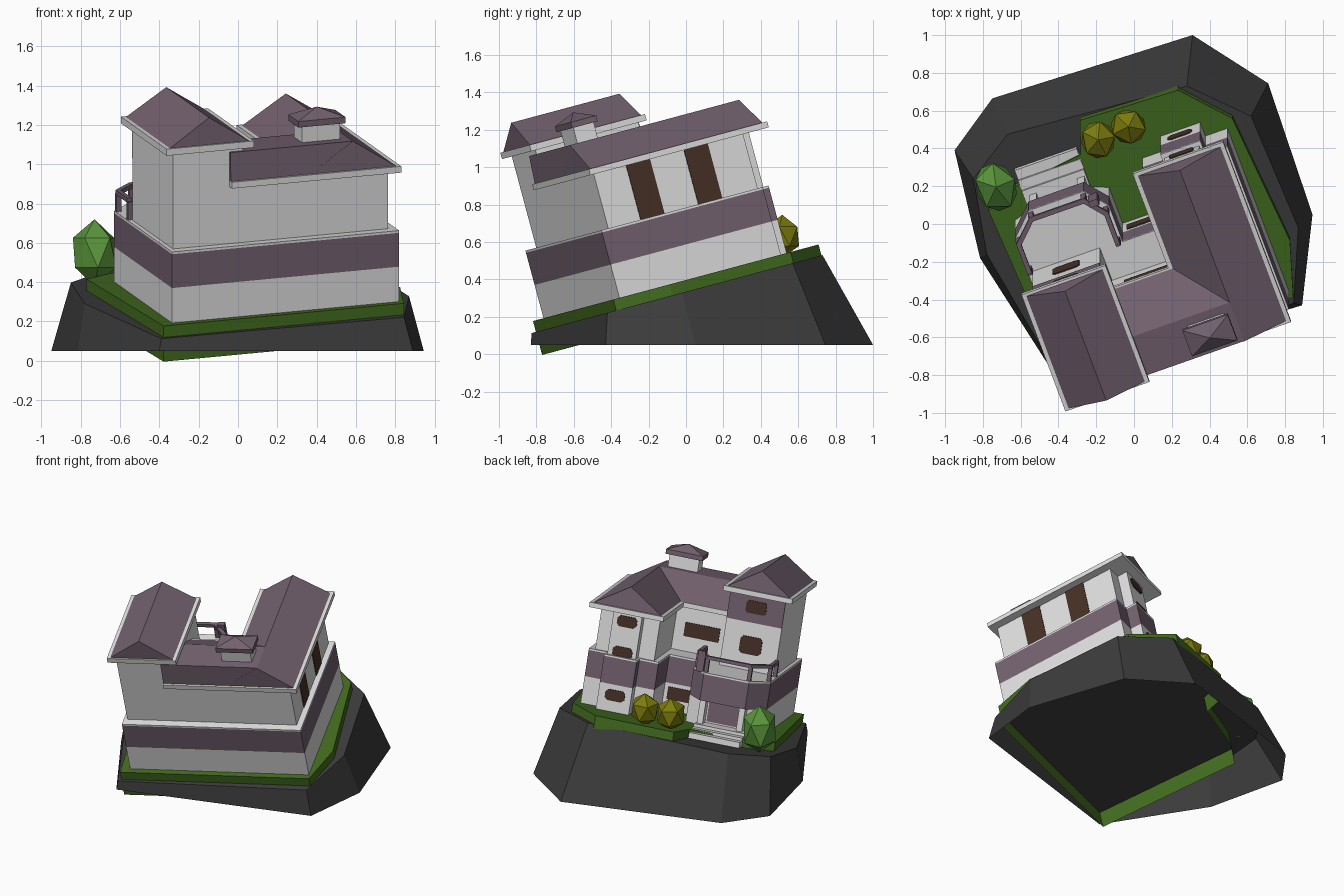
import bpy, bmesh, math
from mathutils import Matrix

if "Cube" in bpy.data.objects:
    bpy.data.objects.remove(bpy.data.objects["Cube"])

# House frame: turned 20 degrees, then tipped back-up 15 degrees
M = Matrix.Rotation(math.radians(15), 4, 'X') @ Matrix.Rotation(math.radians(20), 4, 'Z')


def material(name, rgb):
    m = bpy.data.materials.new(name)
    m.diffuse_color = (*rgb, 1)
    m.use_nodes = True
    m.node_tree.nodes["Principled BSDF"].inputs["Base Color"].default_value = m.diffuse_color
    return m


WHITE = material("wall_white", (0.74, 0.74, 0.74))
PURPLE = material("roof_purple", (0.17, 0.12, 0.16))
BROWN = material("window_brown", (0.06, 0.03, 0.02))
GRASS = material("grass_green", (0.055, 0.15, 0.014))
ROCK = material("rock_grey", (0.045, 0.045, 0.046))
LEAF = material("bush_green", (0.10, 0.30, 0.045))
OLIVE = material("bush_olive", (0.20, 0.20, 0.004))


def finish(name, bm, mat, matrix=M):
    bm.transform(matrix)
    bmesh.ops.recalc_face_normals(bm, faces=bm.faces)
    me = bpy.data.meshes.new(name)
    bm.to_mesh(me)
    bm.free()
    me.materials.append(mat)
    ob = bpy.data.objects.new(name, me)
    bpy.context.collection.objects.link(ob)
    return ob


def loft(name, low, high, mat, matrix=M, floor=True):
    """Solid between two rings of 3D points; floor=False leaves it open below."""
    bm = bmesh.new()
    a = [bm.verts.new(p) for p in low]
    b = [bm.verts.new(p) for p in high]
    if floor:
        bm.faces.new(a[::-1])
    bm.faces.new(b)
    n = len(a)
    for i in range(n):
        j = (i + 1) % n
        bm.faces.new((a[i], a[j], b[j], b[i]))
    return finish(name, bm, mat, matrix)


def prism(name, poly, w0, w1, mat, floor=True):
    return loft(name, [(u, v, w0) for u, v in poly], [(u, v, w1) for u, v in poly], mat, M, floor)


def box(name, u0, u1, v0, v1, w0, w1, mat):
    return prism(name, [(u0, v0), (u1, v0), (u1, v1), (u0, v1)], w0, w1, mat)


def hull(name, pts, mat):
    bm = bmesh.new()
    for p in pts:
        bm.verts.new(p)
    bmesh.ops.convex_hull(bm, input=bm.verts)
    bmesh.ops.dissolve_limit(bm, angle_limit=0.01, verts=bm.verts, edges=bm.edges)
    return finish(name, bm, mat)


def roof(name, u0, u1, v0, v1, w, h):
    """Gabled roof with its ridge running front to back."""
    um = (u0 + u1) / 2
    pts = [(u, v, w) for u in (u0, u1) for v in (v0, v1)]
    hull(name, pts + [(um, v0 + .008, w + h), (um, v1 - .01, w + h)], PURPLE)


def back_window(name, u, v, w, wid, hgt, cut=.15):
    """Chamfered plate on a wall that faces the back."""
    a, b, c = wid / 2, hgt / 2, hgt * cut
    ring = [(-a + c, -b), (a - c, -b), (a, -b + c), (a, b - c),
            (a - c, b), (-a + c, b), (-a, b - c), (-a, -b + c)]
    loft(name, [(u + x, v - 0.002, w + y) for x, y in ring],
         [(u + x, v + 0.006, w + y) for x, y in ring], BROWN)


# Rock base: open underneath, tilted top
bottom = [(.31, 1), (.71, .745), (.945, .05), (.89, -.43), (-.4, -.83), (-.815, -.18), (-.95, .39), (-.75, .665)]
top = [(.28, .73), (.62, .57), (.87, -.02), (.845, -.42), (-.39, -.825), (-.78, -.16), (-.85, .24), (-.67, .475)]
loft("rock_base", [(x, y, .05) for x, y in bottom],
     [(x, y, .334 + y * math.tan(math.radians(15))) for x, y in top], ROCK, Matrix(), False)

# Lawn: a deep-edged sheet whose skirt pokes out under the rock at the front
lawn = [(-.61, -.57), (.69, -.57), (.78, -.27), (.722, .462), (.505, .706),
        (-.04, .728), (-.1, .55), (-.5, .5), (-.664, .427)]
prism("lawn", lawn, .195, .383, GRASS, False)

# Lower storey with bay and rounded porch: wall, band, ledge
lower = [(-.55, -.53), (.68, -.53), (.68, .42), (.555, .42), (.555, .5), (.33, .5), (.33, .42), (.2, .42),
         (.2, .12), (-.02, .12), (-.02, .33), (-.12, .45), (-.43, .45), (-.55, .33)]
# Under the band the porch front is set back
recessed = [(u, .37 if v == .45 else v) for u, v in lower]
prism("lower_wall", recessed, .37, .567, WHITE)
prism("lower_band", lower, .567, .745, PURPLE)
prism("lower_ledge", lower, .745, .757, WHITE)

# Upper storey
box("upper_middle_wall", -.3, .64, -.475, -.06, .75, 1.07, WHITE)
box("upper_right_wall", .235, .64, -.475, .405, .75, 1.07, WHITE)
box("upper_bay_wall", .345, .54, .3, .475, .75, 1.07, WHITE)
box("upper_left_wall", -.525, -.145, -.475, .13, .75, 1.27, WHITE)
box("left_gable_band", -.525, -.145, .128, .135, 1.08, 1.262, PURPLE)

# Eaves
prism("main_eave", [(-.22, -.515), (.697, -.515), (.697, .535), (.187, .535), (.187, -.015), (-.22, -.015)],
      1.057, 1.09, WHITE)
box("left_eave", -.574, -.101, -.515, .165, 1.262, 1.297, WHITE)

# Roofs: two gabled wings, and a flat-topped middle with an upright front
roof("right_roof", .21, .675, -.5, .515, 1.09, .15)
hull("middle_roof", [(u, v, w) for u in (-.22, .4425)
                     for v, w in ((-.5, 1.09), (-.49, 1.24), (-.265, 1.24), (-.025, 1.09))], PURPLE)
roof("left_roof", -.552, -.123, -.505, .15, 1.297, .14)

# Chimney
box("chimney_stack", .19, .395, -.43, -.31, 1.2, 1.335, WHITE)
box("chimney_cap", .165, .42, -.445, -.295, 1.325, 1.357, PURPLE)
hull("chimney_top", [(u, v, 1.357) for u in (.165, .42) for v in (-.445, -.295)] + [(.292, -.37, 1.405)], PURPLE)

# Balcony rail and posts
path = [(-.545, .15), (-.545, .325), (-.428, .44), (-.122, .44), (-.027, .325), (-.027, .14)]
inner = [(-.52, .15), (-.52, .313), (-.418, .414), (-.133, .414), (-.052, .315), (-.052, .14)]
prism("balcony_rail", path + inner[::-1], .845, .868, PURPLE)
for i, ((a, b), (c, d)) in enumerate(zip(path, inner)):
    u, v = (a + c) / 2, (b + d) / 2
    box(f"balcony_post_{i}", u - .013, u + .013, v - .013, v + .013, .75, .85, PURPLE)
box("balcony_end_post", -.105, -.055, .385, .42, .75, .89, PURPLE)

# Entrance door between two jambs, and steps
box("door", -.38, -.17, .365, .378, .42, .567, PURPLE)
for i, u in enumerate((-.43, -.16)):
    box(f"door_jamb_{i}", u, u + .04, .36, .44, .38, .57, WHITE)
for i in range(3):
    box(f"step_{i}", -.46, -.11, .33, .585 - .055 * i, .33, .37 + .02 * i, WHITE)

# Windows
for i, (w, v) in enumerate([(.495, .5), (.785, .475), (.995, .475)]):
    back_window(f"bay_window_{i}", .44, v, w, .135, .075, .25)
back_window("middle_window_upper", .045, -.06, .905, .24, .095, 0.02)
back_window("middle_window_lower", .09, .12, .5, .17, .085, 0.02)
back_window("left_window_lower", -.335, .13, .925, .15, .12)
back_window("left_window_upper", -.335, .135, 1.185, .14, .085)
for i, v in enumerate((-.285, .055)):
    box(f"side_window_{i}", .635, .645, v, v + .14, .757, 1.057, BROWN)


# Low-poly bushes
def bush(name, loc, size, mat, turn):
    bm = bmesh.new()
    bmesh.ops.create_icosphere(bm, subdivisions=1, radius=1)
    finish(name, bm, mat, Matrix.Translation(loc) @ Matrix.Rotation(turn, 4, 'Z') @ Matrix.Diagonal((*size, 1)))


bush("tall_bush", (-.73, .195, .55), (.12, .145, .17), LEAF, .4)
bush("round_bush_left", (-.19, .445, .61), (.1, .11, .115), OLIVE, .2)
bush("round_bush_right", (-.03, .515, .63), (.1, .105, .115), OLIVE, 1.1)
